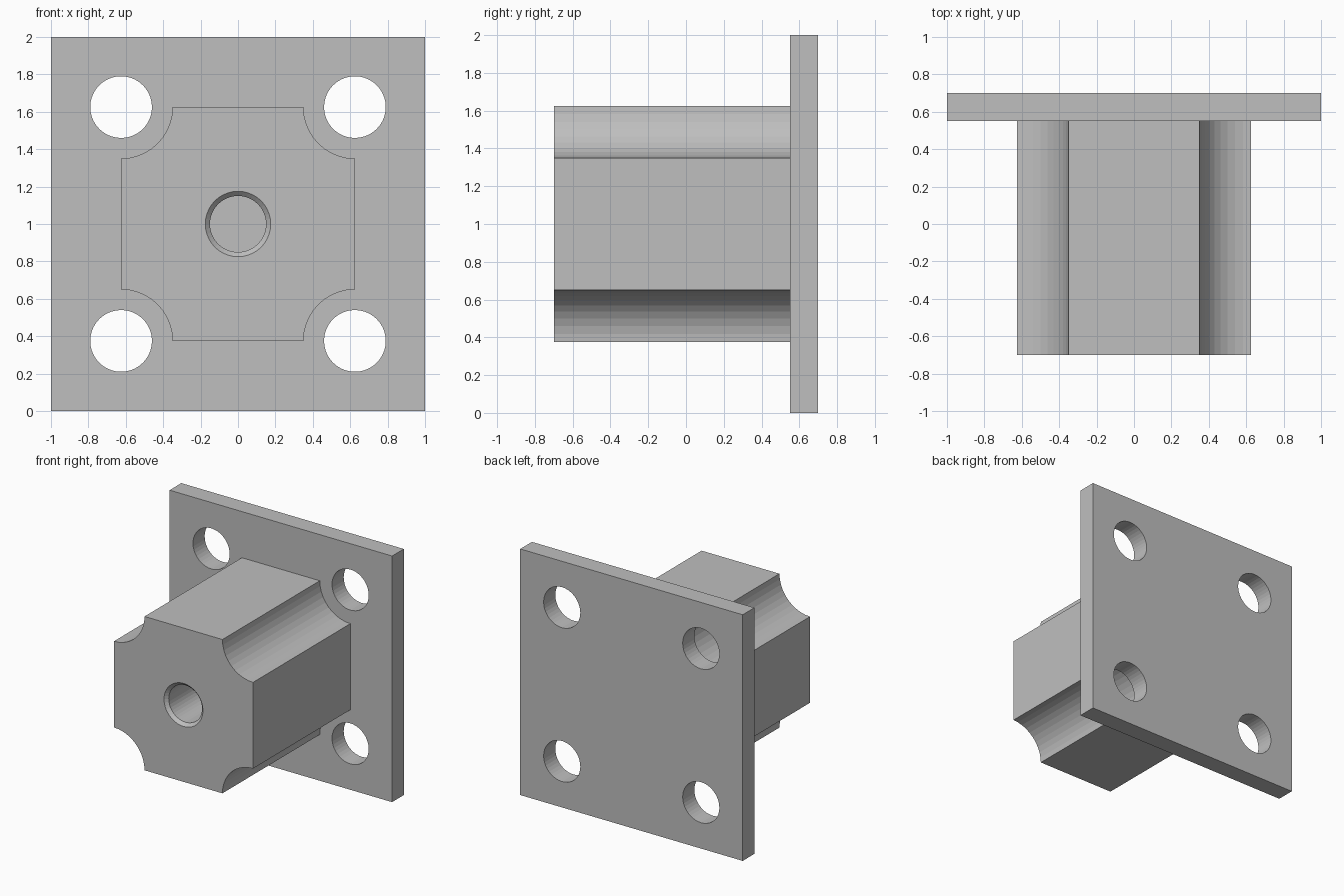
import bpy, bmesh, math

if "Cube" in bpy.data.objects:
    bpy.data.objects.remove(bpy.data.objects["Cube"])

SEG = 40
HOLE = 0.625          # bolt hole offset, also the half width of the block
MID = 1.0             # height of the centre line

grey = bpy.data.materials.new("steel grey")
grey.diffuse_color = (0.52, 0.52, 0.52, 1)
grey.use_nodes = True
grey.node_tree.nodes["Principled BSDF"].inputs["Base Color"].default_value = grey.diffuse_color


def loft(name, rings):
    """Closed solid from rings of equal length, given as (y, [(x, z), ...])."""
    bm = bmesh.new()
    loops = [[bm.verts.new((x, y, z)) for x, z in pts] for y, pts in rings]
    n = len(loops[0])
    for a, b in zip(loops, loops[1:]):
        for i in range(n):
            j = (i + 1) % n
            bm.faces.new((a[i], a[j], b[j], b[i]))
    bm.faces.new(loops[0])
    bm.faces.new(loops[-1])
    bmesh.ops.recalc_face_normals(bm, faces=bm.faces)
    mesh = bpy.data.meshes.new(name)
    bm.to_mesh(mesh)
    bm.free()
    mesh.materials.append(grey)
    obj = bpy.data.objects.new(name, mesh)
    bpy.context.collection.objects.link(obj)
    return obj


def circle(x, z, r):
    return [(x + r * math.cos(2 * math.pi * i / SEG),
             z + r * math.sin(2 * math.pi * i / SEG)) for i in range(SEG)]


def combine(target, tool, operation):
    mod = target.modifiers.new(operation.lower(), 'BOOLEAN')
    mod.operation, mod.solver, mod.object = operation, 'EXACT', tool
    bpy.context.view_layer.objects.active = target
    bpy.ops.object.modifier_apply(modifier=mod.name)
    bpy.data.objects.remove(tool)


# Square mounting plate
square = [(-1, 0), (1, 0), (1, 2), (-1, 2)]
plate = loft("flanged_block", [(0.55, square), (0.70, square)])

# Block whose corners are scooped out around the bolt holes
profile = []
for k in range(4):
    turn = k * math.pi / 2
    for i in range(SEG // 4 + 1):
        a = 1.5 * math.pi - i * (math.pi / 2) / (SEG // 4)
        x, z = HOLE + 0.275 * math.cos(a), HOLE + 0.275 * math.sin(a)
        profile.append((x * math.cos(turn) - z * math.sin(turn),
                        MID + x * math.sin(turn) + z * math.cos(turn)))
block = loft("block", [(-0.70, profile), (0.60, profile)])
combine(plate, block, 'UNION')

# Four bolt holes through the plate
for sx in (-1, 1):
    for sz in (-1, 1):
        ring = circle(sx * HOLE, MID + sz * HOLE, 0.165)
        combine(plate, loft("bolt_hole", [(0.5, ring), (0.8, ring)]), 'DIFFERENCE')

# Blind centre bore with a chamfered mouth
bore = loft("bore", [(-0.72, circle(0, MID, 0.195)),
                     (-0.675, circle(0, MID, 0.15)),
                     (0.05, circle(0, MID, 0.15))])
combine(plate, bore, 'DIFFERENCE')
